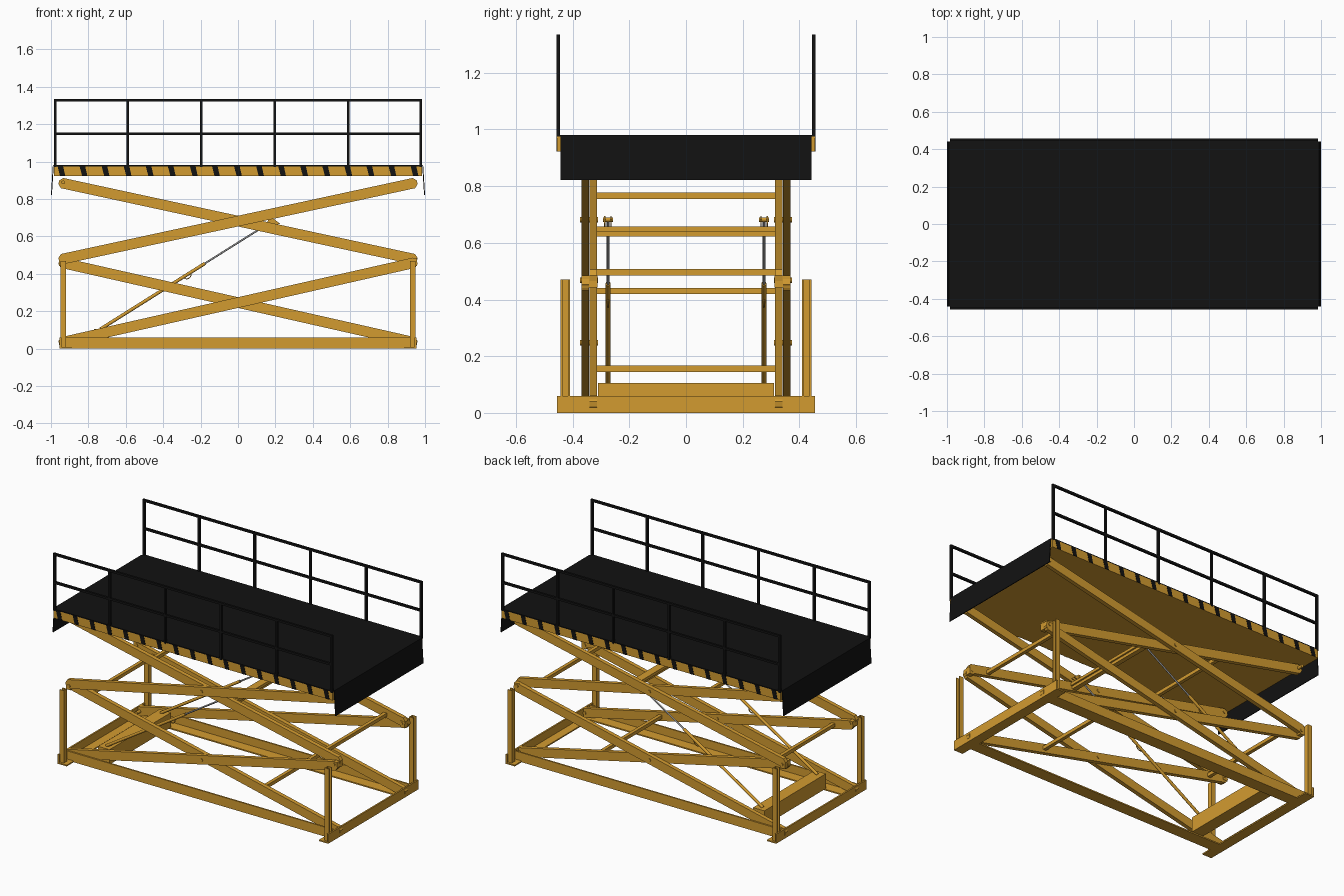
import bpy, bmesh, math
from mathutils import Vector

if "Cube" in bpy.data.objects:
    bpy.data.objects.remove(bpy.data.objects["Cube"])


def material(name, rgb):
    m = bpy.data.materials.new(name)
    m.diffuse_color = (*rgb, 1)
    m.use_nodes = True
    m.node_tree.nodes["Principled BSDF"].inputs["Base Color"].default_value = m.diffuse_color
    return m


ORANGE = material("orange_paint", (0.65, 0.33, 0.03))
BLACK = material("black_paint", (0.006, 0.006, 0.006))
STEEL = material("steel", (0.3, 0.3, 0.3))


def finish(name, bm, mat):
    bmesh.ops.recalc_face_normals(bm, faces=bm.faces)
    me = bpy.data.meshes.new(name)
    bm.to_mesh(me)
    bm.free()
    me.materials.append(mat)
    ob = bpy.data.objects.new(name, me)
    bpy.context.collection.objects.link(ob)
    return ob


def boxes(name, spans, mat=ORANGE):
    """One object from boxes given as (x0, x1, y0, y1, z0, z1)."""
    bm = bmesh.new()
    for x0, x1, y0, y1, z0, z1 in spans:
        vs = bmesh.ops.create_cube(bm, size=1)["verts"]
        for v in vs:
            v.co = ((x0 + x1) / 2 + v.co.x * (x1 - x0),
                    (y0 + y1) / 2 + v.co.y * (y1 - y0),
                    (z0 + z1) / 2 + v.co.z * (z1 - z0))
    return finish(name, bm, mat)


def plate(name, profile, y0, y1, mat=ORANGE):
    """Extrude an xz profile along y."""
    bm = bmesh.new()
    f = bm.faces.new([bm.verts.new((x, y0, z)) for x, z in profile])
    ext = bmesh.ops.extrude_face_region(bm, geom=[f])["geom"]
    bmesh.ops.translate(bm, vec=(0, y1 - y0, 0),
                        verts=[g for g in ext if isinstance(g, bmesh.types.BMVert)])
    return finish(name, bm, mat)


def rod(name, a, b, r, mat=ORANGE, sides=16):
    a, b = Vector(a), Vector(b)
    bm = bmesh.new()
    bmesh.ops.create_cone(bm, cap_ends=True, segments=sides, radius1=r, radius2=r, depth=(b - a).length)
    ob = finish(name, bm, mat)
    for p in ob.data.polygons:
        p.use_smooth = len(p.vertices) == 4
    ob.location = (a + b) / 2
    ob.rotation_mode = 'QUATERNION'
    ob.rotation_quaternion = (b - a).to_track_quat('Z', 'Y')
    return ob


def mirror(ob, x=False, y=True):
    """Mirror about the world origin."""
    m = ob.modifiers.new("mirror", 'MIRROR')
    m.use_axis = (x, y, False)
    if ob.location.length > 0:
        centre = bpy.data.objects.get("mirror_centre")
        if not centre:
            centre = bpy.data.objects.new("mirror_centre", None)
            bpy.context.collection.objects.link(centre)
            centre.hide_render = True
        m.mirror_object = centre
    return ob


# Base frame: angle side rails, angle end beams, cylinder mounting beam
mirror(boxes("base_side_rail", [(-.945, .945, .375, .385, 0, .06),
                                (-.945, .945, .305, .385, 0, .008)]))
mirror(boxes("base_end_beam", [(.945, .955, -.455, .455, 0, .06),
                               (.89, .955, -.455, .455, 0, .008)]), x=True, y=False)
boxes("cylinder_mount_beam", [(-.77, -.69, -.31, .31, .01, .105)])

# Corner support posts, U-shaped section
mirror(boxes("support_post", [(.92, .926, .41, .442, .005, .47),
                              (.92, .95, .41, .416, .005, .47),
                              (.92, .95, .436, .442, .005, .47)]), x=True)


# Scissor arms with chamfered ends
def arm(name, za, zb, y0, y1, h=.028, half=.958, c=.018):
    a, b = Vector((-half, za)), Vector((half, zb))
    d = (b - a).normalized()
    n = Vector((-d.y, d.x))
    pts = [a + d * c - n * h, b - d * c - n * h, b - n * (h - c), b + n * (h - c),
           b - d * c + n * h, a + d * c + n * h, a + n * (h - c), a - n * (h - c)]
    return mirror(plate(name, pts, y0, y1))


arm("lower_outer_arm", .03, .463, .343, .369)
arm("lower_inner_arm", .463, .03, .314, .341)
arm("upper_outer_arm", .475, .889, .343, .369)
arm("upper_inner_arm", .889, .475, .314, .341)

# Pivot pins and knuckle blocks
for i, (x, z) in enumerate([(0, .247), (0, .682), (-.935, .468), (.935, .468),
                            (-.935, .889), (.935, .889), (-.935, .035), (.935, .035)]):
    mirror(rod(f"pivot_pin_{i}", (x, .31, z), (x, .374, z), .01))
mirror(boxes("knuckle_block", [(.925, .956, .312, .369, .443, .485)]), x=True)

# Cross tubes between the inner arms
for i, (x, z) in enumerate([(-.38, .766), (.82, .496), (-.82, .43), (.4, .156)]):
    boxes(f"cross_tube_{i}", [(x - .011, x + .011, -.316, .316, z - .011, z + .011)])
boxes("cylinder_cross_beam", [(.155, .205, -.316, .316, .64, .658),
                              (.165, .195, -.316, .316, .622, .64)])

# Hydraulic cylinders
lower, upper = Vector((-.735, .275, .105)), Vector((.18, .275, .68))
neck = lower.lerp(upper, .61)
mirror(rod("cylinder_body", lower, neck, .009))
mirror(rod("cylinder_rod", neck, upper, .005, STEEL))
mirror(plate("cylinder_top_bracket", [(.155, .65), (.225, .668), (.19, .695), (.16, .69)], .262, .267))
mirror(plate("cylinder_top_bracket_outer", [(.155, .65), (.225, .668), (.19, .695), (.16, .69)], .284, .289))
mirror(rod("cylinder_top_pin", (.18, .258, .682), (.18, .293, .682), .008))

# Hose loop below each cylinder
cu = bpy.data.curves.new("hose_loop", 'CURVE')
cu.dimensions = '3D'
cu.bevel_depth = .003
cu.bevel_resolution = 1
sp = cu.splines.new('POLY')
sp.points.add(8)
for i, p in enumerate(sp.points):
    t = math.radians(-155 + 185 * i / 8)
    p.co = (-.275 + .025 * math.cos(t), .275, .398 + .025 * math.sin(t), 1)
cu.materials.append(ORANGE)
hose = bpy.data.objects.new("hose_loop", cu)
bpy.context.collection.objects.link(hose)
mirror(hose)

# Platform, deck and end aprons
boxes("platform_body", [(-.985, .985, -.455, .455, .922, .975)])
boxes("deck_surface", [(-.985, .985, -.455, .455, .975, .981)], BLACK)
mirror(plate("end_apron", [(.985, .981), (.99, .981), (1, .822), (.995, .822)], -.442, .442, BLACK), x=True, y=False)

# Hazard stripes on both long sides
for i in range(17):
    x = -.965 + .118 * i
    pts = [(x, .975), (x + .03, .975), (x + .042, .922), (x + .014, .922)]
    plate(f"hazard_stripe_front_{i}", pts, -.457, -.454, BLACK)
    plate(f"hazard_stripe_back_{i}", [(-px, pz) for px, pz in pts], .454, .457, BLACK)

# Guard rails
w = .007
rail = [(-.985, .985, .444, .457, z - w, z + w) for z in (1.149, 1.329)]
rail += [(x - w, x + w, .444, .457, .97, 1.336) for x in (-.978, -.589, -.197, .197, .589, .978)]
mirror(boxes("guard_rail", rail, BLACK))
